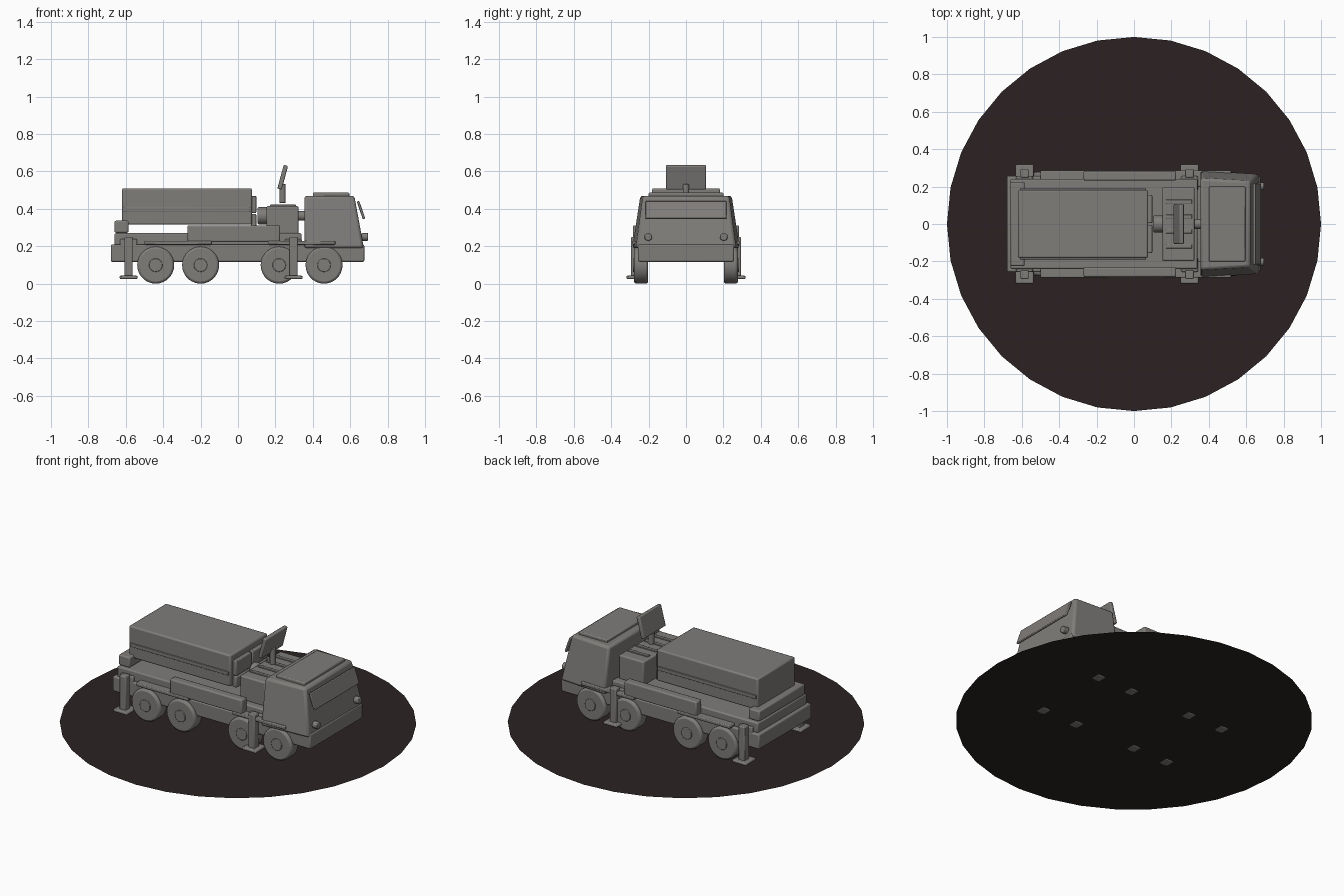
import bpy, bmesh, math
from mathutils import Matrix

if "Cube" in bpy.data.objects:
    bpy.data.objects.remove(bpy.data.objects["Cube"])


def material(name, rgb):
    m = bpy.data.materials.new(name)
    m.diffuse_color = (*rgb, 1)
    m.use_nodes = True
    m.node_tree.nodes["Principled BSDF"].inputs["Base Color"].default_value = m.diffuse_color
    return m


GREY = material("warm grey", (0.215, 0.205, 0.195))
DARK = material("dark brown", (0.025, 0.0165, 0.0165))


def finish(name, bm, bevel=0.008, mat=GREY):
    """Turn a bmesh into a bevelled, sharp-edged smooth object."""
    bmesh.ops.recalc_face_normals(bm, faces=bm.faces)
    me = bpy.data.meshes.new(name)
    bm.to_mesh(me)
    bm.free()
    me.materials.append(mat)
    ob = bpy.data.objects.new(name, me)
    bpy.context.collection.objects.link(ob)
    if bevel:
        b = ob.modifiers.new("soft edges", 'BEVEL')
        b.width, b.segments, b.limit_method = bevel, 2, 'ANGLE'
    bpy.ops.object.select_all(action='DESELECT')
    ob.select_set(True)
    bpy.context.view_layer.objects.active = ob
    bpy.ops.object.shade_smooth_by_angle(angle=math.radians(35))
    return ob


def box(name, x, y, z, bevel=0.008, tilt=0.0):
    """Box from (min, max) ranges, optionally tilted about y."""
    bm = bmesh.new()
    bmesh.ops.create_cube(bm, size=1)
    for v in bm.verts:
        v.co.x *= x[1] - x[0]
        v.co.y *= y[1] - y[0]
        v.co.z *= z[1] - z[0]
    ob = finish(name, bm, bevel)
    ob.location = [sum(r) / 2 for r in (x, y, z)]
    ob.rotation_euler.y = tilt
    return ob


def cylinder(name, centre, radius, length, axis, bevel=0.006, sides=24):
    bm = bmesh.new()
    bmesh.ops.create_cone(bm, cap_ends=True, segments=sides,
                          radius1=radius, radius2=radius, depth=length)
    turn = {'X': Matrix.Rotation(math.pi / 2, 4, 'Y'),
            'Y': Matrix.Rotation(math.pi / 2, 4, 'X'),
            'Z': Matrix.Identity(4)}[axis]
    bmesh.ops.transform(bm, matrix=turn, verts=bm.verts)
    ob = finish(name, bm, bevel)
    ob.location = centre
    return ob


# Round flat base
bm = bmesh.new()
bmesh.ops.create_circle(bm, cap_ends=True, segments=32, radius=1)
finish("base_disc", bm, 0, DARK).location.z = 0.004

# Chassis and deck
box("chassis", (-0.68, 0.675), (-0.257, 0.257), (0.117, 0.21))
box("deck", (-0.66, 0.34), (-0.24, 0.24), (0.205, 0.27))
box("rear_crossbeam", (-0.66, -0.585), (-0.225, 0.225), (0.272, 0.337))

# Cab: tapered towards the roof and the nose
bm = bmesh.new()
rings = []
for z, x0, x1, w0, w1 in ((0.19, 0.355, 0.673, 0.288, 0.268),
                          (0.47, 0.355, 0.622, 0.245, 0.23)):
    rings.append([bm.verts.new(p) for p in
                  ((x0, -w0, z), (x1, -w1, z), (x1, w1, z), (x0, w0, z))])
bm.faces.new(rings[0])
bm.faces.new(rings[1])
for i in range(4):
    j = (i + 1) % 4
    bm.faces.new((rings[0][i], rings[0][j], rings[1][j], rings[1][i]))
finish("cab", bm, 0.014)
box("roof_plate", (0.40, 0.595), (-0.2, 0.2), (0.462, 0.487), 0.006)
box("windshield", (0.651, 0.665), (-0.217, 0.217), (0.343, 0.443), 0.004,
    -math.radians(19))

# Launcher container with side ribs and front covers
box("launch_container", (-0.62, 0.075), (-0.182, 0.182), (0.315, 0.51), 0.009)
for s in (-1, 1):
    y = sorted((s * 0.175, s * 0.189))
    box("container_rib", (-0.61, 0.065), y, (0.385, 0.408), 0.003)
    for z in ((0.305, 0.372), (0.378, 0.47)):
        box("front_cover", (0.07, 0.098), sorted((s * 0.005, s * 0.155)), z, 0.005)

# Equipment housing with vents, drum and duct
box("equipment_housing", (0.152, 0.323), (-0.198, 0.198), (0.265, 0.415))
for y in (-0.12, -0.04, 0.04, 0.12):
    box("vent_slat", (0.17, 0.31), (y - 0.011, y + 0.011), (0.41, 0.422), 0.003)
cylinder("drum", (0.132, 0, 0.363), 0.046, 0.055, 'X')
cylinder("duct", (0.34, 0, 0.363), 0.026, 0.06, 'X')

# Radar mast and tilted panel
cylinder("radar_mast", (0.238, 0, 0.482), 0.017, 0.1, 'Z', 0.003)
box("radar_panel", (0.227, 0.251), (-0.107, 0.107), (0.503, 0.635), 0.006,
    math.radians(15))

# Mirrored running gear and side parts
for s in (-1, 1):
    for x in (-0.44, -0.2, 0.22, 0.46):
        cylinder("wheel", (x, s * 0.24, 0.099), 0.099, 0.075, 'Y', 0.012, 28)
        cylinder("hub", (x, s * 0.278, 0.099), 0.036, 0.012, 'Y', 0.003, 20)
    for x in (-0.32, 0.34):
        box("fender", (x - 0.18, x + 0.18), sorted((s * 0.2, s * 0.287)),
            (0.208, 0.229), 0.005)
    box("side_locker", (-0.27, 0.225), sorted((s * 0.232, s * 0.284)),
        (0.222, 0.312))
    for x in (-0.585, 0.297):
        box("outrigger_leg", (x - 0.022, x + 0.022),
            sorted((s * 0.248, s * 0.294)), (0.035, 0.25), 0.006)
        box("outrigger_arm", (x - 0.045, x + 0.045),
            sorted((s * 0.18, s * 0.256)), (0.18, 0.24), 0.006)
        box("outrigger_foot", (x - 0.048, x + 0.048),
            sorted((s * 0.22, s * 0.318)), (0.025, 0.043), 0.006)
    cylinder("headlight", (0.678, s * 0.202, 0.25), 0.021, 0.034, 'X', 0.004, 16)
